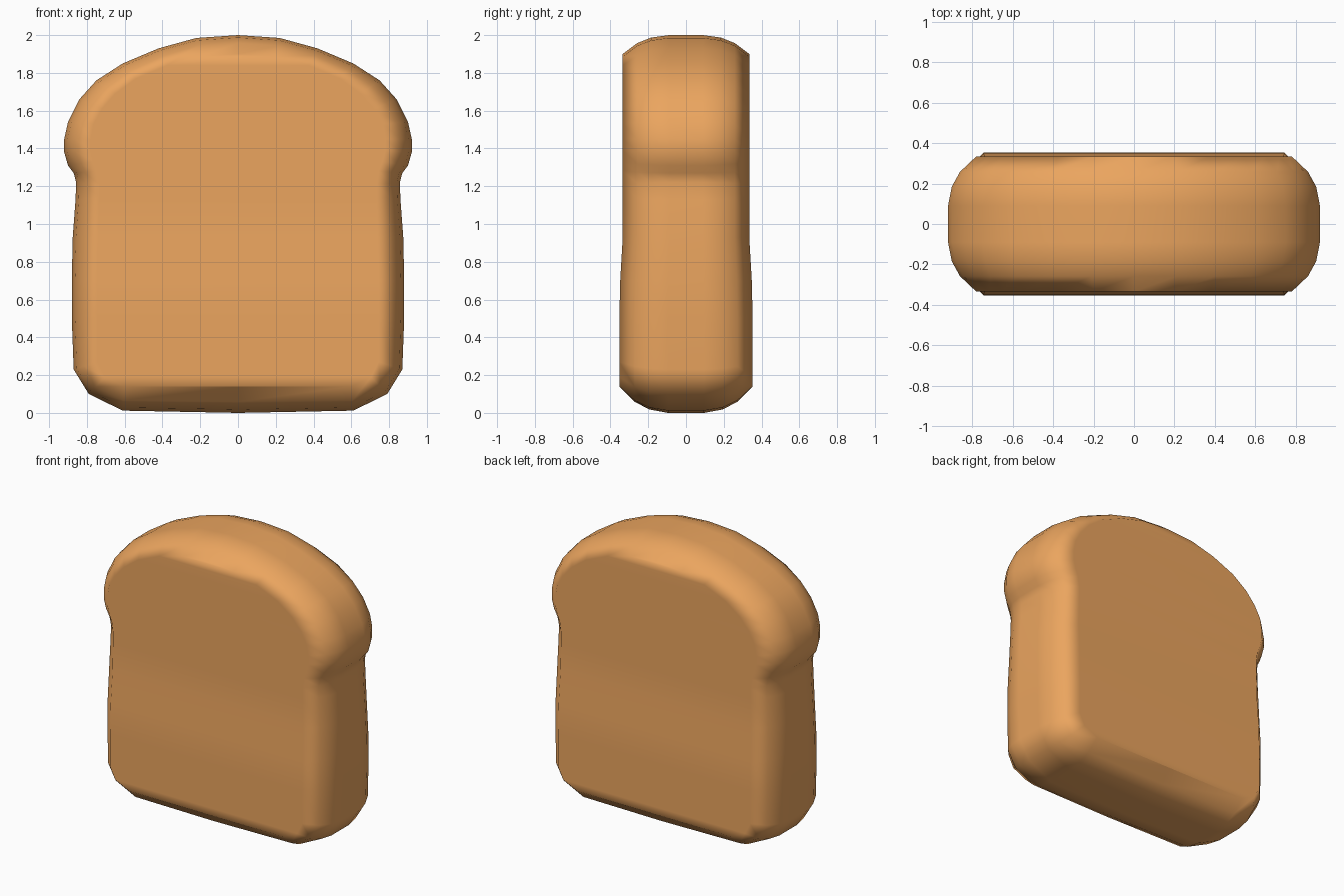
import bpy, bmesh

if "Cube" in bpy.data.objects:
    bpy.data.objects.remove(bpy.data.objects["Cube"])

# Half outlines (x, z), top centre to bottom centre: widest middle and face rim
OUTER = [(0, 2), (.22, 1.985), (.42, 1.93), (.61, 1.85), (.75, 1.76), (.84, 1.66),
         (.9, 1.54), (.92, 1.45), (.92, 1.38), (.9, 1.31), (.87, 1.27), (.857, 1.22),
         (.86, 1.13), (.875, .93), (.88, .7), (.88, .5), (.87, .23), (.79, .1),
         (.61, .012), (0, 0)]
RIM = [(0, 1.90), (.2, 1.886), (.375, 1.84), (.54, 1.77), (.65, 1.69), (.72, 1.61),
       (.765, 1.53), (.78, 1.45), (.78, 1.39), (.765, 1.33), (.745, 1.28), (.735, 1.21),
       (.735, 1.14), (.74, .93), (.745, .7), (.745, .5), (.745, .27), (.705, .19),
       (.6, .14), (0, .14)]
# (depth fraction, blend from OUTER to RIM) across the thickness
HALF = [(.27, 0), (.55, .13), (.77, .42), (1, 1)]
LEVELS = [(-d, t) for d, t in reversed(HALF)] + HALF


def half_depth(z):
    # the loaf is slightly thicker low down
    f = min(1, max(0, (z - .62) / .31))
    return .353 - .018 * f


bm = bmesh.new()
rings = []
for d, t in LEVELS:
    half = []
    for (x0, z0), (x1, z1) in zip(OUTER, RIM):
        x, z = x0 + (x1 - x0) * t, z0 + (z1 - z0) * t
        half.append((x, d * half_depth(z), z))
    left = [(-x, y, z) for x, y, z in half[-2:0:-1]]
    rings.append([bm.verts.new(p) for p in half + left])

# Crust around the edge
n = len(rings[0])
for a, b in zip(rings, rings[1:]):
    for i in range(n):
        j = (i + 1) % n
        bm.faces.new((a[i], a[j], b[j], b[i]))

# Cut faces, in strips joining right to left
for r in (rings[0], rings[-1]):
    bm.faces.new((r[0], r[1], r[-1]))
    for i in range(1, n // 2 - 1):
        bm.faces.new((r[i], r[i + 1], r[n - i - 1], r[n - i]))
    k = n // 2
    bm.faces.new((r[k - 1], r[k], r[k + 1]))

bmesh.ops.recalc_face_normals(bm, faces=bm.faces[:])
for f in bm.faces:
    f.smooth = True
mesh = bpy.data.meshes.new("bread_slice")
bm.to_mesh(mesh)
bm.free()
bread = bpy.data.objects.new("bread_slice", mesh)
bpy.context.collection.objects.link(bread)

# Keep the broad faces flat while the rim shades softly
wn = bread.modifiers.new("flat_faces", 'WEIGHTED_NORMAL')
wn.weight = 80

mat = bpy.data.materials.new("crust")
mat.diffuse_color = (.83, .376, .114, 1)
mat.use_nodes = True
mat.node_tree.nodes["Principled BSDF"].inputs["Base Color"].default_value = mat.diffuse_color
mesh.materials.append(mat)
